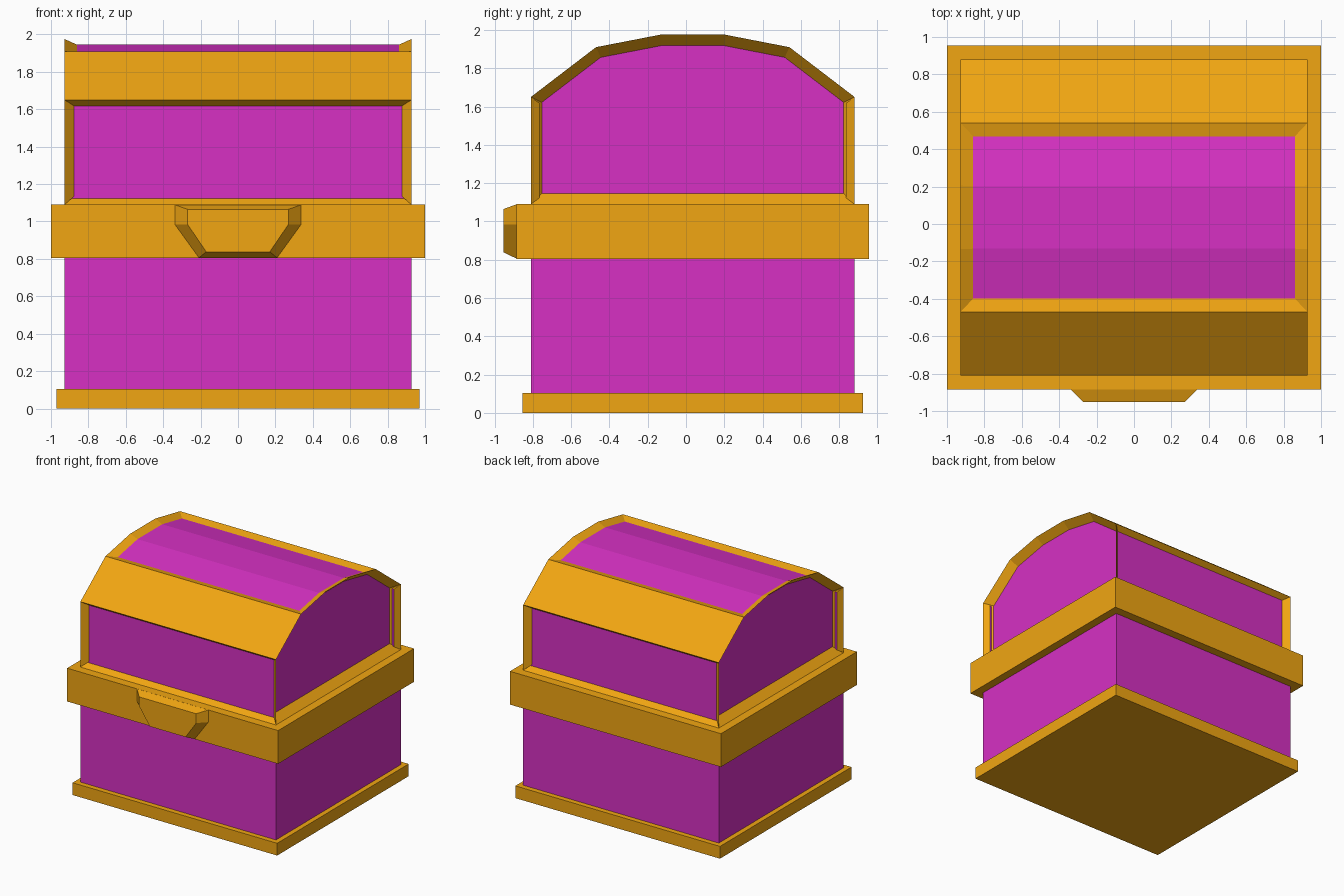
import bpy, bmesh

if "Cube" in bpy.data.objects:
    bpy.data.objects.remove(bpy.data.objects["Cube"])


def material(name, rgb):
    m = bpy.data.materials.new(name)
    m.diffuse_color = (*rgb, 1)
    m.use_nodes = True
    m.node_tree.nodes["Principled BSDF"].inputs["Base Color"].default_value = m.diffuse_color
    return m


GOLD = material("gold", (0.88, 0.38, 0.006))
PURPLE = material("purple", (0.68, 0.03, 0.55))
CY = 0.035  # chest centre in y (the clasp sticks out in front)


def finish(name, bm, *mats):
    bmesh.ops.recalc_face_normals(bm, faces=bm.faces)
    me = bpy.data.meshes.new(name)
    bm.to_mesh(me)
    bm.free()
    for m in mats:
        me.materials.append(m)
    ob = bpy.data.objects.new(name, me)
    bpy.context.collection.objects.link(ob)
    return ob


def loft(bm, a, b):
    """Closed solid between two matching outlines; returns side faces and caps."""
    va, vb = [bm.verts.new(p) for p in a], [bm.verts.new(p) for p in b]
    n = len(va)
    sides = [bm.faces.new((va[i], va[(i + 1) % n], vb[(i + 1) % n], vb[i])) for i in range(n)]
    return sides, [bm.faces.new(va[::-1]), bm.faces.new(vb)]


def slab(name, hx, hy, z0, z1, mat):
    bm = bmesh.new()
    ring = [(-hx, CY - hy), (hx, CY - hy), (hx, CY + hy), (-hx, CY + hy)]
    loft(bm, [(x, y, z0) for x, y in ring], [(x, y, z1) for x, y in ring])
    return finish(name, bm, mat)


# Box part: plinth, body, and the thick band under the lid
slab("base_plinth", 0.97, 0.89, 0.0, 0.105, GOLD)
slab("chest_body", 0.927, 0.845, 0.105, 0.805, PURPLE)
slab("rim_band", 1.0, 0.92, 0.805, 1.09, GOLD)

# Lid: faceted arch prism with recessed purple panels
half = [(0.845, 1.09), (0.845, 1.65), (0.505, 1.91), (0.17, 1.975)]
profile = half + [(-y, z) for y, z in reversed(half)]
bm = bmesh.new()
sides, caps = loft(bm, [(-0.927, CY + y, z) for y, z in profile],
                   [(0.927, CY + y, z) for y, z in profile])
bmesh.ops.recalc_face_normals(bm, faces=bm.faces)
walls, top = [sides[0], sides[6]], sides[2:5]
for faces, width, depth in ((walls, 0.033, 0.045), (caps, 0.057, 0.065)):
    bmesh.ops.inset_individual(bm, faces=faces, thickness=width, depth=-depth,
                               use_even_offset=True)
bmesh.ops.inset_region(bm, faces=top, thickness=0.067, depth=-0.03,
                       use_even_offset=True, use_boundary=True)
for f in bm.faces:
    f.material_index = 0
for f in walls + caps + top:
    f.material_index = 1
finish("arched_lid", bm, GOLD, PURPLE)

# Clasp: bevelled six-sided plate on the front of the band
def clasp_outline(top_x, low_x, z_top, z_mid, z_low, y):
    right = [(top_x, z_top), (top_x, z_mid), (low_x, z_low)]
    return [(x, y, z) for x, z in right + [(-x, z) for x, z in reversed(right)]]


bm = bmesh.new()
loft(bm, clasp_outline(0.34, 0.21, 1.09, 0.985, 0.805, CY - 0.922),
     clasp_outline(0.27, 0.17, 1.065, 0.985, 0.838, -0.952))
bmesh.ops.translate(bm, verts=[v for v in bm.verts if v.co.y > -0.9], vec=(0, 0.004, 0))
finish("front_clasp", bm, GOLD)
